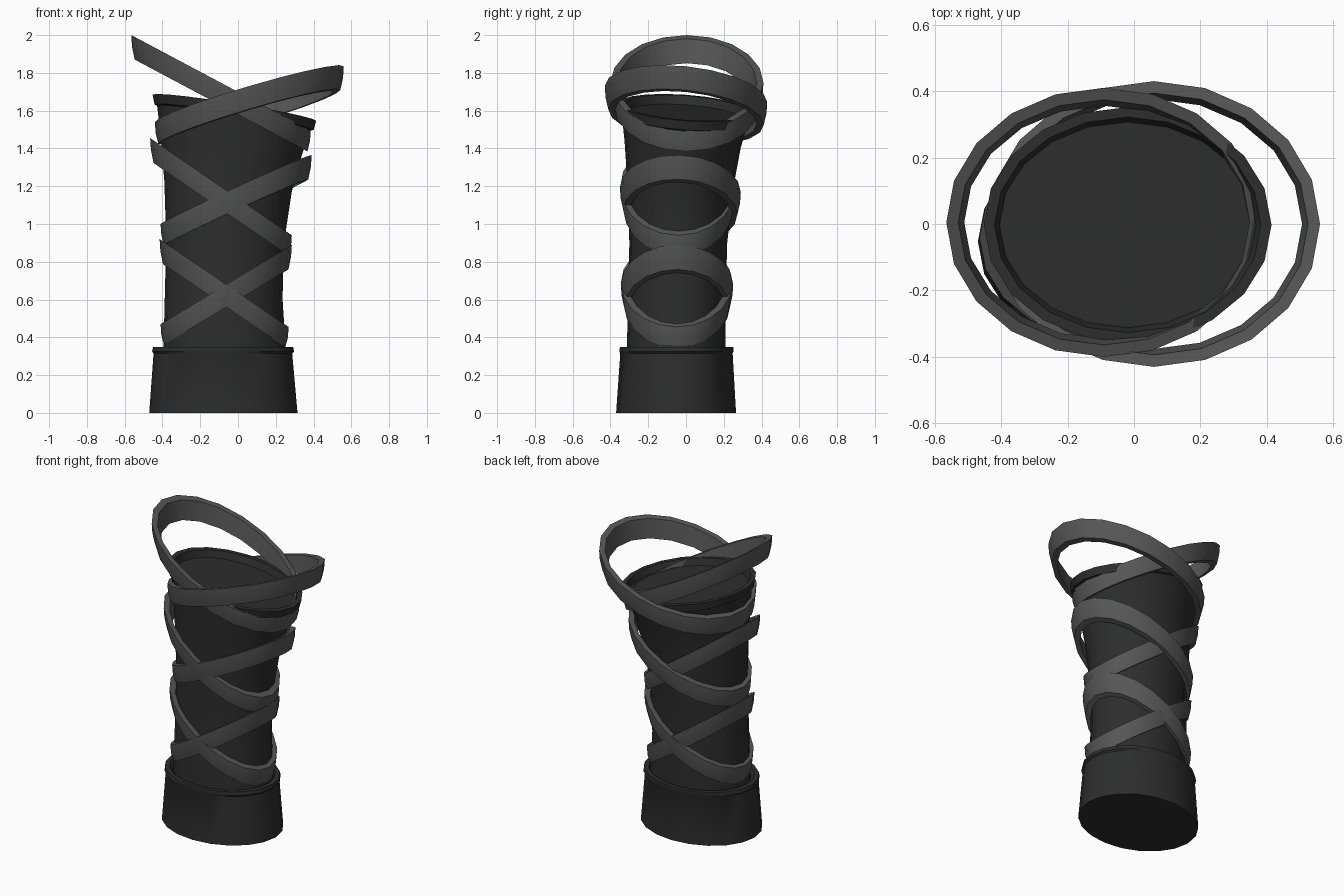
import bpy, bmesh
from math import sin, cos, pi, radians

if "Cube" in bpy.data.objects:
    bpy.data.objects.remove(bpy.data.objects["Cube"])

SIDES = 20


def material(name, rgb):
    m = bpy.data.materials.new(name)
    m.diffuse_color = (*rgb, 1)
    m.use_nodes = True
    m.node_tree.nodes["Principled BSDF"].inputs["Base Color"].default_value = m.diffuse_color
    return m


DARK = material("dark_leather", (0.024, 0.028, 0.025))
STRAP = material("grey_strap", (0.09, 0.095, 0.095))


def oval(xl, xr, yf, yb, z, tx=0.0, ty=0.0):
    """Points of an oval with given extents; tx and ty tilt it about its centre."""
    cx, cy = (xl + xr) / 2, (yf + yb) / 2
    rx, ry = (xr - xl) / 2, (yb - yf) / 2
    pts = []
    for i in range(SIDES):
        a = 2 * pi * i / SIDES
        dx, dy = rx * cos(a), ry * sin(a)
        pts.append((cx + dx, cy + dy, z + tx * dx + ty * dy))
    return pts


def loft(name, rows, mat, closed=False):
    """Skin a stack of ovals; capped at both ends, or closed into a band."""
    bm = bmesh.new()
    loops = [[bm.verts.new(p) for p in row] for row in rows]
    pairs = list(zip(loops, loops[1:]))
    if closed:
        pairs.append((loops[-1], loops[0]))
    for lo, hi in pairs:
        for i in range(SIDES):
            j = (i + 1) % SIDES
            bm.faces.new((lo[i], lo[j], hi[j], hi[i]))
    if not closed:
        bm.faces.new(loops[0][::-1])
        bm.faces.new(loops[-1])
    bmesh.ops.recalc_face_normals(bm, faces=bm.faces)
    me = bpy.data.meshes.new(name)
    bm.to_mesh(me)
    bm.free()
    me.materials.append(mat)
    ob = bpy.data.objects.new(name, me)
    bpy.context.collection.objects.link(ob)
    bpy.context.view_layer.objects.active = ob
    ob.select_set(True)
    bpy.ops.object.shade_smooth_by_angle(angle=radians(35))
    ob.select_set(False)
    return ob


# Cuff at the base, with a small rolled lip
loft("base_cuff", [
    oval(-0.47, 0.315, -0.37, 0.265, 0.0),
    oval(-0.447, 0.287, -0.348, 0.247, 0.315),
    oval(-0.455, 0.297, -0.353, 0.252, 0.325),
    oval(-0.45, 0.292, -0.35, 0.25, 0.348),
    oval(-0.42, 0.262, -0.325, 0.222, 0.348),
    oval(-0.40, 0.25, -0.31, 0.21, 0.325),
], DARK)

# Waisted sleeve, leaning and flaring to a tilted rim with a shallow recess
TX, TY = -0.16, -0.07
loft("sleeve", [
    oval(-0.395, 0.255, -0.315, 0.21, 0.31),
    oval(-0.388, 0.236, -0.305, 0.21, 0.60),
    oval(-0.38, 0.242, -0.30, 0.218, 0.90, -0.03, -0.01),
    oval(-0.39, 0.285, -0.31, 0.25, 1.20, -0.08, -0.03),
    oval(-0.41, 0.34, -0.325, 0.29, 1.42, -0.13, -0.05),
    oval(-0.428, 0.385, -0.34, 0.33, 1.56, TX, TY),
    oval(-0.442, 0.40, -0.35, 0.345, 1.565, TX, TY),
    oval(-0.452, 0.414, -0.357, 0.352, 1.615, TX, TY),
    oval(-0.42, 0.382, -0.327, 0.322, 1.615, TX, TY),
    oval(-0.405, 0.367, -0.312, 0.307, 1.57, TX, TY),
], DARK)


def strap(name, left, right, front, back, ty=0.0, h=0.12, t=0.036):
    """Slanted oval band running from left (x, z) to right (x, z)."""
    (xl, zl), (xr, zr) = left, right
    tx, zc = (zr - zl) / (xr - xl), (zl + zr) / 2

    def row(inset, dz):
        return oval(xl + inset, xr - inset, front + inset, back - inset,
                    zc + dz, tx, ty)
    flare = 0.018
    loft(name, [row(flare, -h / 2), row(0.004, 0), row(0, h / 2),
                row(t, h / 2), row(t + flare, -h / 2)], STRAP, closed=True)


# Three crossing pairs of straps, widening towards the top
strap("rising_strap_low", (-0.41, 0.41), (0.285, 0.83), -0.345, 0.25)
strap("falling_strap_low", (-0.415, 0.86), (0.268, 0.395), -0.345, 0.245)
strap("rising_strap_mid", (-0.41, 0.94), (0.39, 1.305), -0.35, 0.29, -0.04)
strap("falling_strap_mid", (-0.465, 1.395), (0.285, 0.88), -0.348, 0.265)
strap("rising_strap_top", (-0.44, 1.48), (0.56, 1.775), -0.43, 0.43, -0.10)
strap("falling_strap_top", (-0.565, 1.94), (0.385, 1.435), -0.40, 0.41)
